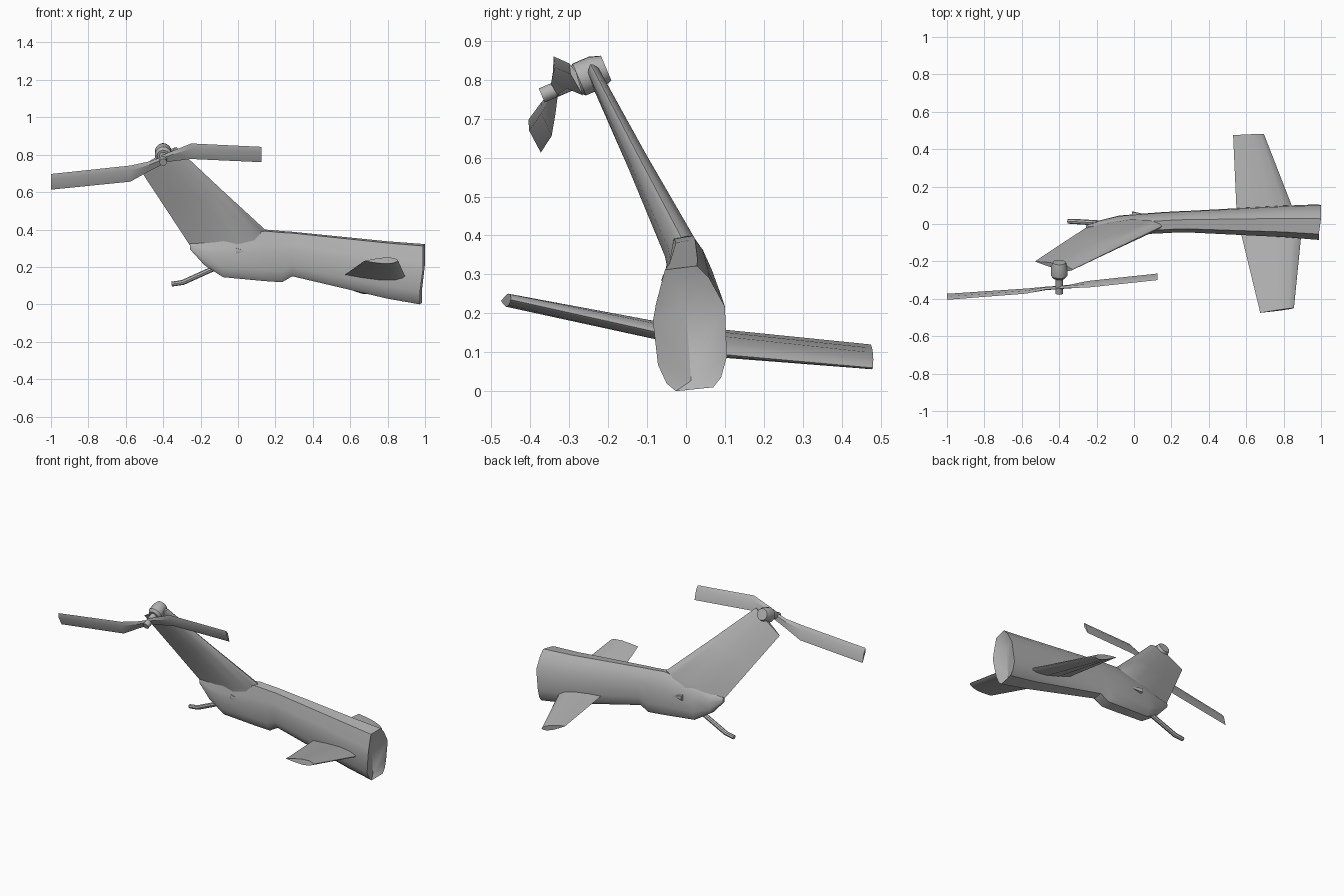
import bpy, bmesh, math
from mathutils import Vector as V

if "Cube" in bpy.data.objects:
    bpy.data.objects.remove(bpy.data.objects["Cube"])

grey = bpy.data.materials.new("metal grey")
grey.diffuse_color = (0.45, 0.45, 0.45, 1)
grey.use_nodes = True
grey.node_tree.nodes["Principled BSDF"].inputs["Base Color"].default_value = grey.diffuse_color


def finish(name, bm, smooth=35):
    bmesh.ops.recalc_face_normals(bm, faces=bm.faces[:])
    me = bpy.data.meshes.new(name)
    bm.to_mesh(me)
    bm.free()
    ob = bpy.data.objects.new(name, me)
    bpy.context.collection.objects.link(ob)
    me.materials.append(grey)
    if smooth:
        bpy.ops.object.select_all(action='DESELECT')
        ob.select_set(True)
        bpy.context.view_layer.objects.active = ob
        bpy.ops.object.shade_smooth_by_angle(angle=math.radians(smooth))
    return ob


def loft(bm, rings, caps=(True, True)):
    """Skin a list of equal-length point rings."""
    vs = [[bm.verts.new(p) for p in r] for r in rings]
    n = len(rings[0])
    for a, b in zip(vs, vs[1:]):
        for i in range(n):
            j = (i + 1) % n
            bm.faces.new((a[i], a[j], b[j], b[i]))
    for flag, r in zip(caps, (vs[0], vs[-1])):
        if flag:
            bm.faces.new(r)
    return vs


def foil(lead, trail, span, thick):
    """Aerofoil ring between leading and trailing points."""
    lead, trail = V(lead), V(trail)
    n = (trail - lead).cross(V(span)).normalized() * thick / 2
    up = ((0.03, .35), (.15, .85), (.4, 1), (.7, .6))
    top = [lead.lerp(trail, t) + n * h for t, h in up]
    low = [lead.lerp(trail, t) - n * h for t, h in reversed(up)]
    return [lead] + top + [trail] + low


def tube(name, pts, radii, sides=12):
    bm = bmesh.new()
    pts = [V(p) for p in pts]
    rings = []
    for i, p in enumerate(pts):
        d = pts[min(i + 1, len(pts) - 1)] - pts[max(i - 1, 0)]
        u = d.orthogonal().normalized() if abs(d.x) < 1e-6 else d.cross(V((0, 1, 0))).normalized()
        w = d.cross(u).normalized()
        rings.append([p + radii[i] * (u * math.cos(a) + w * math.sin(a))
                      for a in (math.tau * k / sides for k in range(sides))])
    loft(bm, rings)
    return finish(name, bm)


# tail boom: one twelve-sided section scaled along x
section = [(-.054, .312), (.028, .322), (.06, .29), (.10, .217), (.105, .088), (.09, .035),
           (.07, .01), (-.026, 0), (-.05, .02), (-.072, .068), (-.085, .18), (-.077, .225)]
stations = [(.98, -.085, .105, 0, .322), (.8, -.07, .098, .03, .337), (.29, -.045, .07, .15, .388),
            (.235, -.045, .068, .118, .392), (.145, -.05, .063, .124, .40),
            (-.08, -.06, .045, .145, .365), (-.18, -.045, .02, .21, .335),
            (-.257, -.028, -.008, .295, .325)]
rings = []
for x, y0, y1, z0, z1 in stations:
    rings.append([V((x, y0 + (y + .085) / .19 * (y1 - y0), z0 + z / .322 * (z1 - z0)))
                  for y, z in section])
for p in rings[0]:
    p.x = .985 + .015 * (p.z > .15) - .012 * (p.y < 0)
bm = bmesh.new()
vs = loft(bm, rings, (False, True))
# broken front end folds inward along an upright crease
hi, lo = bm.verts.new((.955, 0, .225)), bm.verts.new((.955, .013, .027))
r = vs[0]
for i in range(12):
    j = (i + 1) % 12
    a = hi if i in (10, 11, 0, 1, 2) else lo
    bm.faces.new((r[i], r[j], a))
bm.faces.new((r[3], hi, lo))
bm.faces.new((r[10], lo, hi))
finish("tail_boom", bm)

# swept leaning fin
span = V((-.37, -.22, .43))
bm = bmesh.new()
loft(bm, [foil((.12, 0, .30), (-.19, 0, .24), span, .08),
          foil((.15, -.012, .395), (-.257, -.02, .315), span, .085),
          foil((-.09, -.128, .615), (-.395, -.11, .525), span, .055),
          foil((-.33, -.245, .84), (-.53, -.2, .73), span, .035)])
finish("tail_fin", bm)

# stabilizers, left and right of the boom
wings = {"stabilizer_back": [((.87, .03, .10), (.55, .03, .165), .045),
                             ((.695, .48, .06), (.53, .475, .12), .032)],
         "stabilizer_front": [((.90, 0, .135), (.56, 0, .15), .048),
                              ((.855, -.45, .235), (.675, -.475, .232), .034)]}
for name, ends in wings.items():
    bm = bmesh.new()
    loft(bm, [foil(a, b, (0, 1, -.15), t) for a, b, t in ends])
    finish(name, bm)

# rotor hub and shaft
axis = V((0, -.92, -.39)).normalized()
base = V((-.40, -.205, .83))
tube("rotor_hub", [base + axis * d for d in (0, .03, .075, .09)], (.035, .045, .045, .032), 14)
tube("rotor_shaft", [base + axis * d for d in (.08, .18)], (.02, .02), 12)

# rotor blades: top and bottom edge points from hub to tip
blades = {"rotor_blade_left": [((-.39, -.345, .795), (-.39, -.33, .755)),
                               ((-.47, -.35, .765), (-.47, -.335, .715)),
                               ((-.575, -.372, .742), (-.575, -.345, .656)),
                               ((-1, -.405, .697), (-1, -.373, .613))],
          "rotor_blade_right": [((-.41, -.345, .795), (-.41, -.33, .755)),
                                ((-.35, -.342, .82), (-.35, -.326, .765)),
                                ((-.25, -.34, .86), (-.25, -.305, .777)),
                                ((.125, -.30, .842), (.125, -.265, .76))]}
for name, cuts in blades.items():
    bm = bmesh.new()
    rings = []
    for a, b in cuts:
        a, b = V(a), V(b)
        n = (b - a).cross(V((1, 0, 0))).normalized() * .008
        rings.append([a, a.lerp(b, .3) + n, b, a.lerp(b, .3) - n])
    loft(bm, rings)
    finish(name, bm, 25)

# tail skid
tube("tail_skid", [(-.10, .0, .205), (-.295, .012, .117), (-.355, .015, .108)],
     (.014, .014, .013), 8)

# small side fairings: wedge-shaped teardrops on both flanks
for name, y, s in (("fairing_front", -.045, -1), ("fairing_back", .05, 1)):
    bm = bmesh.new()
    tip = bm.verts.new((.07, y, .28))
    back = [bm.verts.new((-.012, y + s * d, z))
            for d, z in ((-.01, .305), (.014, .30), (.018, .285), (.014, .272), (-.01, .267))]
    bm.faces.new(back)
    for i in range(5):
        bm.faces.new((back[i], back[(i + 1) % 5], tip))
    finish(name, bm)
